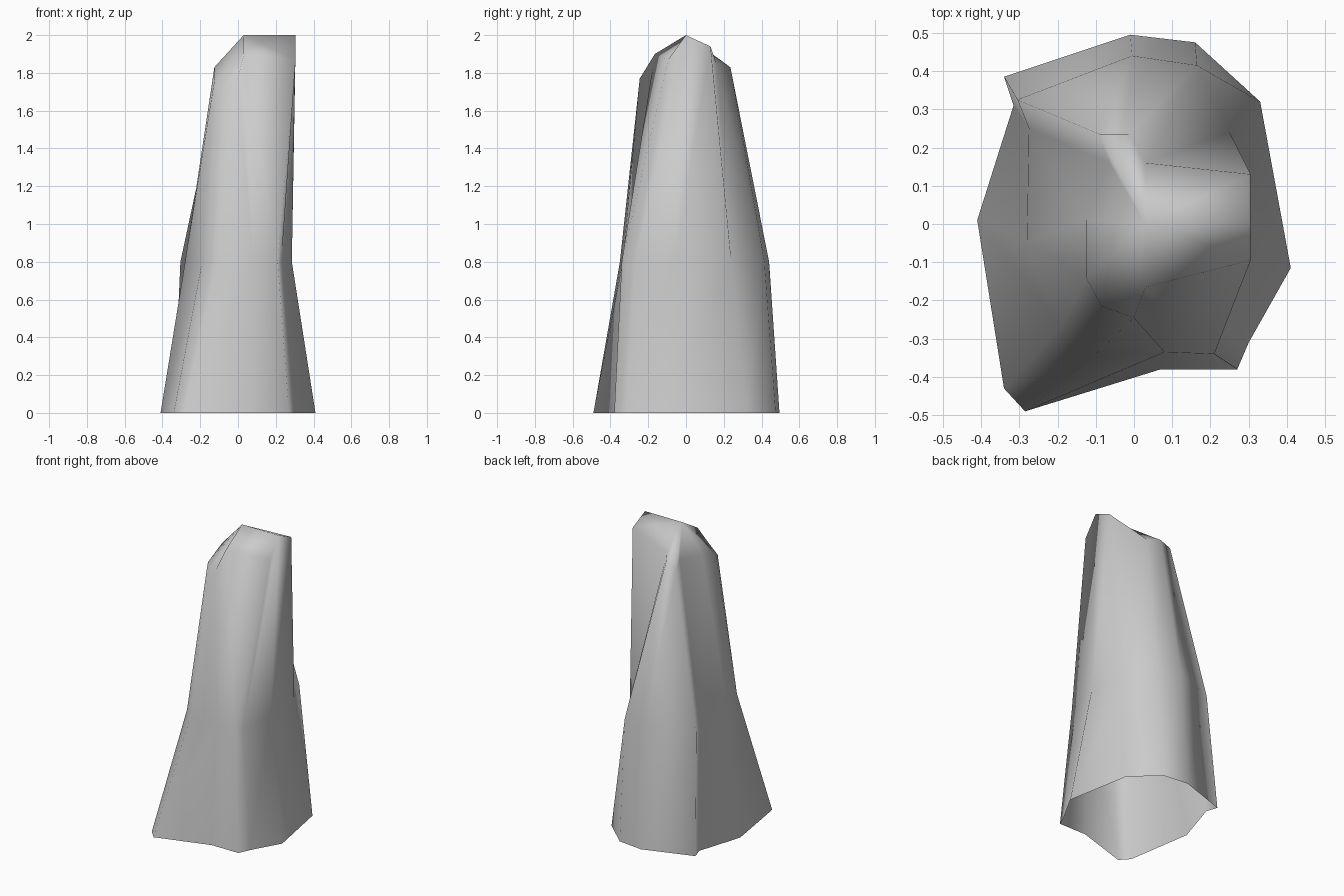
import bpy
import bmesh

# Remove the default cube only
default_cube = bpy.data.objects.get("Cube")
if default_cube:
    bpy.data.objects.remove(default_cube, do_unlink=True)

# One plain stone colour
stone = bpy.data.materials.new("grey_stone")
stone.use_nodes = True
grey = (0.6, 0.6, 0.6, 1)
stone.diffuse_color = grey
stone.node_tree.nodes["Principled BSDF"].inputs["Base Color"].default_value = grey

# Irregular outlines in hundredths of a unit, counter-clockwise from the +x side
base_outline = [(41, -11.5), (33, 32), (16, 47.5), (-1, 49.5), (-34, 38.5), (-31.5, 31),
                (-41, 1), (-34, -43), (-28.5, -49), (7, -38), (27, -38), (30, -31)]
waist_outline = [(28.5, -6), (25, 24), (16.5, 41.5), (-.5, 44), (-30.5, 32.5), (-27.5, 25),
                 (-28, -4.5), (-19, -27), (-11, -35), (8, -33.5), (21, -34), (23, -27)]
shoulder_outline = [(30.5, 0, 200), (30.5, 13, 194), (3, 16, 185), (-1.5, 23.5, 183),
                    (-9, 23.5, 180), (-6.5, 16, 183), (-12.5, 1, 183), (-12.5, -14, 176),
                    (-8.5, -21.5, 173), (0, -24.5, 177), (3, -16.5, 190), (30.5, -9.5, 187)]
waist_height = 80


def add_ring(mesh, outline, height=0):
    """Add one ring of vertices, using each point's own height when it has one."""
    ring = []
    for point in outline:
        x, y, z = point if len(point) == 3 else (*point, height)
        ring.append(mesh.verts.new((x / 100, y / 100, z / 100)))
    return ring


def bridge(mesh, lower, upper):
    """Join two rings with a band of quads."""
    count = len(lower)
    for i in range(count):
        j = (i + 1) % count
        mesh.faces.new((lower[i], lower[j], upper[j], upper[i]))


# Rock pillar: flared foot, tapering shaft, open underneath
mesh = bmesh.new()
foot = add_ring(mesh, base_outline)
waist = add_ring(mesh, waist_outline, waist_height)
shoulder = add_ring(mesh, shoulder_outline)
bridge(mesh, foot, waist)
bridge(mesh, waist, shoulder)

# Crown: a fan of faces rising to the summit ridge
summit = mesh.verts.new((0.03, 0, 2))
for i, corner in enumerate(shoulder):
    following = shoulder[(i + 1) % len(shoulder)]
    mesh.faces.new((corner, following, summit))

for face in mesh.faces:
    face.smooth = True

data = bpy.data.meshes.new("rock_pillar")
mesh.to_mesh(data)
mesh.free()
data.materials.append(stone)
pillar = bpy.data.objects.new("rock_pillar", data)
bpy.context.collection.objects.link(pillar)
